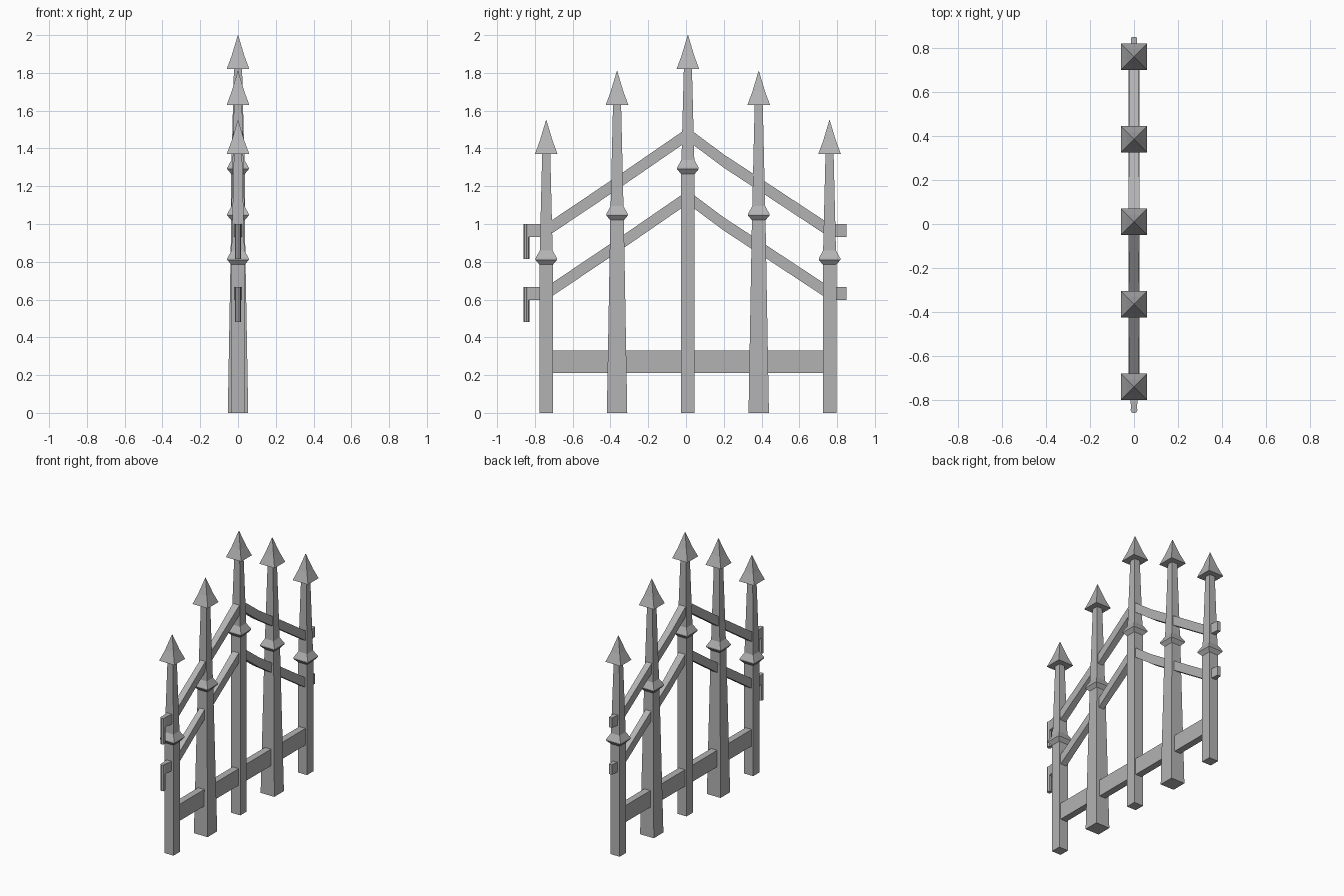
import bpy
import bmesh
from math import sqrt, pi
from mathutils import Matrix

cube = bpy.data.objects.get("Cube")
if cube:
    bpy.data.objects.remove(cube, do_unlink=True)

iron = bpy.data.materials.new("grey_iron")
iron.use_nodes = True
iron.diffuse_color = (0.45, 0.45, 0.45, 1)
iron.node_tree.nodes["Principled BSDF"].inputs["Base Color"].default_value = iron.diffuse_color


def finish(name, bm):
    bmesh.ops.recalc_face_normals(bm, faces=bm.faces)
    mesh = bpy.data.meshes.new(name)
    bm.to_mesh(mesh)
    bm.free()
    mesh.materials.append(iron)
    bpy.context.collection.objects.link(bpy.data.objects.new(name, mesh))


def loft(name, rings):
    """Join a series of four-cornered rings into a closed solid."""
    bm = bmesh.new()
    loops = [[bm.verts.new(p) for p in ring] for ring in rings]
    for a, b in zip(loops, loops[1:]):
        for i in range(4):
            j = (i + 1) % 4
            bm.faces.new((a[i], a[j], b[j], b[i]))
    bm.faces.new(loops[0])
    bm.faces.new(loops[-1])
    finish(name, bm)


def square_column(name, y, profile):
    corners = ((-1, -1), (1, -1), (1, 1), (-1, 1))
    loft(name, [[(h * a, y + h * b, z) for a, b in corners] for h, z in profile])


def bar(name, path, half_height):
    """Path points are y, z, half thickness."""
    corners = ((-1, -1), (1, -1), (1, 1), (-1, 1))
    loft(name, [[(t * a, y, z + half_height * b) for a, b in corners] for y, z, t in path])


def post(name, y, base, collar, tip):
    neck = tip - 0.18
    square_column(name, y, [(base, 0), (0.036, collar - 0.03), (0.057, collar - 0.005),
                            (0.057, collar + 0.003), (0.034, collar + 0.045), (0.021, neck + 0.02)])
    # Flared pyramid point
    square_column(name + "_spike", y, [(0.06, neck), (0.034, neck + 0.07), (0.001, tip)])


# Posts, rising towards the middle
MID = 0.01
post("centre_post", MID, 0.036, 1.295, 2.0)
for side, label in ((-1, "front"), (1, "back")):
    post(label + "_inner_post", MID + side * 0.375, 0.054, 1.05, 1.81)
    post(label + "_outer_post", MID + side * 0.75, 0.036, 0.815, 1.55)

# Straight bottom rail
bar("bottom_rail", [(-0.74, 0.27, 0.024), (0.76, 0.27, 0.024)], 0.059)

# Peaked rails with end pegs and hinge pins
for label, drop in (("upper", 0), ("lower", 0.333)):
    path = [(-0.84, 0.965, 0.012), (-0.74, 0.965, 0.024), (-0.365, 1.217, 0.02),
            (MID, 1.475, 0.026), (0.2, 1.333, 0.024), (0.385, 1.212, 0.022),
            (0.76, 0.965, 0.02), (0.85, 0.965, 0.012)]
    bar(label + "_peaked_rail", [(y, z - drop, t) for y, z, t in path], 0.035)
    bm = bmesh.new()
    bmesh.ops.create_cone(bm, cap_ends=True, segments=8, radius1=0.016, radius2=0.016, depth=0.185,
                          matrix=Matrix.Translation((0, -0.844, 0.907 - drop)))
    finish(label + "_hinge_pin", bm)
